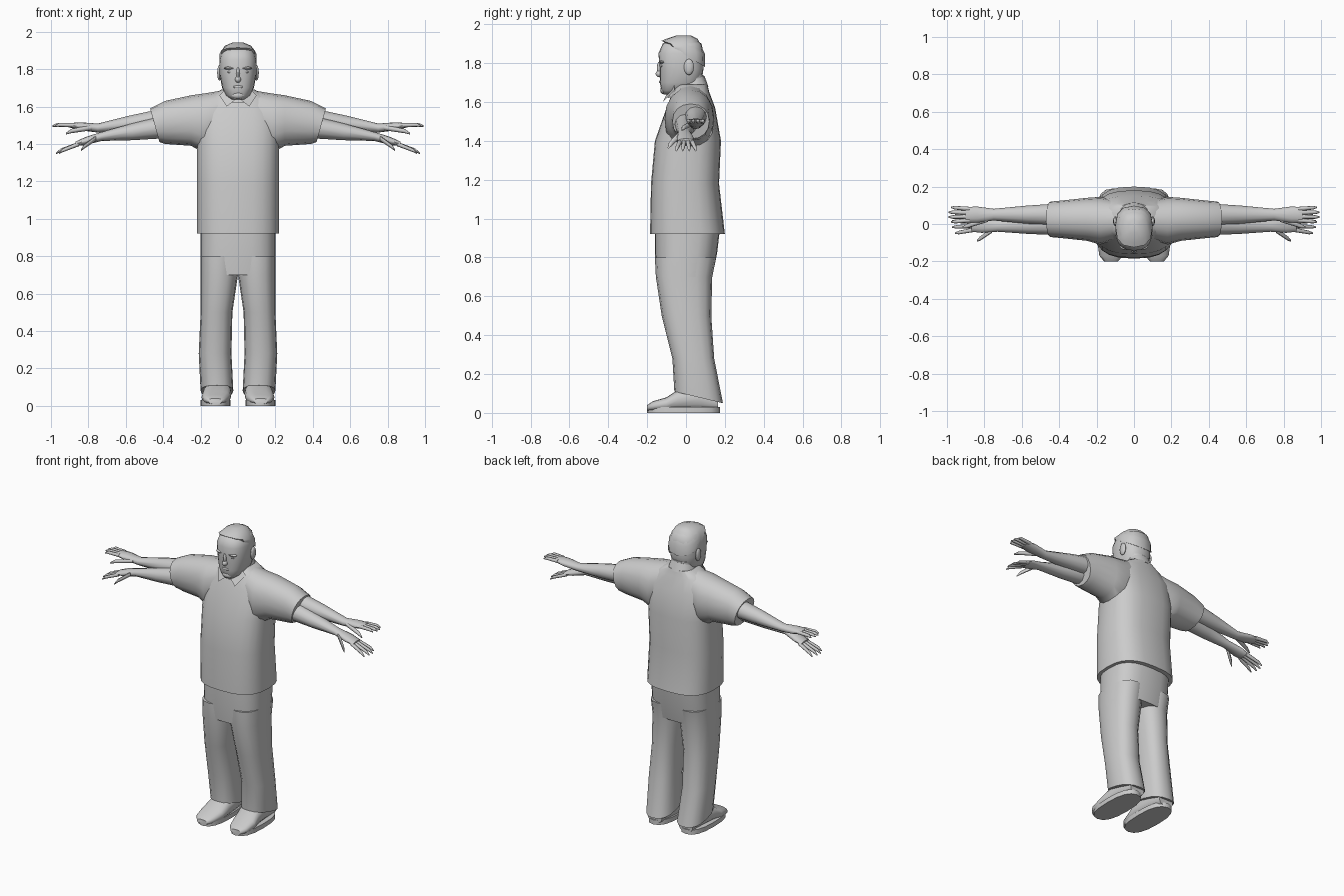
import bpy, bmesh, math
from mathutils import Vector

cube = bpy.data.objects.get("Cube")
if cube:
    bpy.data.objects.remove(cube, do_unlink=True)

shade = .6
colour = (shade, shade, shade, 1)
grey = bpy.data.materials.new("plain grey")
grey.use_nodes = True
grey.diffuse_color = colour
grey.node_tree.nodes["Principled BSDF"].inputs["Base Color"].default_value = colour


def finish(name, bm, mirror=False):
    """Turn a bmesh into a smooth shaded object, mirrored to the right if asked."""
    bmesh.ops.recalc_face_normals(bm, faces=bm.faces)
    mesh = bpy.data.meshes.new(name)
    bm.to_mesh(mesh)
    bm.free()
    mesh.materials.append(grey)
    obj = bpy.data.objects.new(name, mesh)
    bpy.context.collection.objects.link(obj)
    if mirror:
        obj.modifiers.new("mirror", "MIRROR")
    bpy.ops.object.select_all(action="DESELECT")
    obj.select_set(True)
    bpy.context.view_layer.objects.active = obj
    bpy.ops.object.shade_smooth_by_angle(angle=math.radians(50))


def rounded(value, power):
    """Push a sine or cosine outwards, which squares off a circle."""
    return math.copysign(abs(value) ** (2 / power), value)


def loft(name, axis, sections, mirror=False, power=2.5, sides=16):
    """Skin rounded sections: position, low and high of both cross axes, optional tilt."""
    bm = bmesh.new()
    rings = []
    for pos, a_low, a_high, b_low, b_high, *tilt in sections:
        ring = []
        for i in range(sides):
            turn = math.tau * i / sides
            u, v = rounded(math.cos(turn), power), rounded(math.sin(turn), power)
            a = (a_low + a_high + (a_high - a_low) * u) / 2
            b = (b_low + b_high + (b_high - b_low) * v) / 2
            along = pos + sum(tilt) * v
            spot = {"x": (along, a, b), "y": (a, along, b), "z": (a, b, along)}
            ring.append(bm.verts.new(spot[axis]))
        rings.append(ring)
    for low, high in zip(rings, rings[1:]):
        for i in range(sides):
            j = (i + 1) % sides
            bm.faces.new((low[i], low[j], high[j], high[i]))
    bm.faces.new(rings[0])
    bm.faces.new(rings[-1])
    finish(name, bm, mirror)


def body(name, sections, **options):
    """Loft upwards from height, half width, front, back and optional tilt."""
    loft(name, "z", [(z, -w, w, *rest) for z, w, *rest in sections], **options)


def limb(name, sections, **options):
    """Loft outwards from a centre, a depth radius and a height radius."""
    loft(name, "x", [(c.x, c.y - depth, c.y + depth, c.z - height, c.z + height)
                     for c, depth, height in sections], mirror=True, **options)


def blob(name, centre, size, mirror=False):
    """Stretched ball for a small facial feature."""
    bm = bmesh.new()
    bmesh.ops.create_uvsphere(bm, u_segments=10, v_segments=6, radius=1)
    for v in bm.verts:
        v.co = Vector(centre) + v.co * Vector(size)
    finish(name, bm, mirror)


def digit(name, start, end, radius):
    """Finger that keeps its thickness to the last joint, then narrows."""
    joint = start.lerp(end, .8) + Vector((0, 0, radius / 2))
    limb(name, [(start, radius, radius), (joint, radius * .8, radius * .8),
                (end, radius / 3, radius / 3)], power=2, sides=8)


def arm(name, elbow, wrist, knuckles, fingertips, thumb_tip, spread):
    """Forearm, palm, four fanned fingers and a thumb."""
    elbow, wrist, knuckles, fingertips, thumb_tip = map(
        Vector, (elbow, wrist, knuckles, fingertips, thumb_tip))
    thick, slim = .06, .024
    limb(name + "_forearm", [
        (elbow, thick, thick), (elbow.lerp(wrist, .5), thick * .8, thick * .75),
        (wrist, slim * 1.3, slim), (wrist.lerp(knuckles, .6), slim * 1.8, slim * .9),
        (knuckles, slim * 1.7, slim / 2)], power=2, sides=12)
    for i in range(4):
        offset = i - 1.5
        fan = Vector((-.015 * abs(offset), offset * spread, 0))
        digit(name + "_finger", knuckles + Vector((-.02, offset * .02, 0)),
              fingertips + fan, slim / 2)
    digit(name + "_thumb", wrist.lerp(knuckles, .2) - Vector((0, slim, 0)),
          thumb_tip, slim * .6)


# Shirt
chest = .22
body("shirt_body", [
    (.92, chest, -.185, .2), (1.18, chest, -.18, .17), (1.4, chest, -.16, .18),
    (1.57, chest, -.1, .15), (1.65, .16, -.07, .12), (1.69, .09, -.05, .11)],
    power=2.7, sides=24)
loft("shirt_sleeve", "x", [
    (.06, -.07, .12, 1.45, 1.69), (.18, -.11, .145, 1.35, 1.67),
    (.25, -.09, .14, 1.39, 1.66), (.39, -.075, .125, 1.4, 1.63),
    (.445, -.07, .12, 1.41, 1.59, .025)], mirror=True, power=2.2)

# Collar
body("collar_band", [(1.65, .095, -.095, .115, .03), (1.7, .075, -.075, .095, .035)])
bm = bmesh.new()
flap = bm.faces.new([bm.verts.new(corner) for corner in (
    (.01, -.1, 1.64), (.06, -.12, 1.6), (.1, -.06, 1.66), (.07, -.06, 1.69))])
bmesh.ops.solidify(bm, geom=[flap], thickness=.01)
finish("collar_flap", bm, mirror=True)

# Trousers
seam = .2
body("trouser_hips", [(.95, seam, -.16, .175), (.82, seam, -.16, .16),
                      (.7, seam, -.15, .135)], power=2.8, sides=24)
loft("trouser_leg", "z", [
    (.8, 0, seam, -.16, .155), (.7, 0, seam, -.155, .135), (.5, .03, seam, -.125, .13),
    (.28, .035, .21, -.07, .145), (.08, .025, seam, -.06, .19, -.03)], mirror=True)

# Shoes
ground = .01
loft("shoe_upper", "y", [
    (-.2, .085, .16, ground, .04), (-.17, .06, .185, ground, .06),
    (-.1, .04, .195, ground, .08), (-.04, .035, .185, ground, .12),
    (.08, .045, .175, ground, .14), (.165, .06, .165, ground, .1)], mirror=True)
loft("shoe_sole", "z", [(height, .04, .2, -.2, .175) for height in (0, .03)], mirror=True)

# Two forearms with hands on each side
arm("upper", elbow=(.4, .05, 1.53), wrist=(.75, .05, 1.485), knuckles=(.9, .05, 1.5),
    fingertips=(1, .05, 1.495), thumb_tip=(.92, -.02, 1.455), spread=.026)
arm("lower", elbow=(.4, 0, 1.49), wrist=(.73, -.01, 1.44), knuckles=(.87, 0, 1.4),
    fingertips=(.98, 0, 1.35), thumb_tip=(.84, -.09, 1.365), spread=.033)

# Head
face = -.135
body("neck", [(height, .075, -.06, .09) for height in (1.6, 1.74)])
body("head", [
    (1.638, .035, -.115, -.04), (1.66, .066, -.127, .03), (1.7, .085, face, .08),
    (1.77, .098, face, .09), (1.85, .099, -.142, .09), (1.9, .085, -.12, .08),
    (1.93, .04, -.06, .035)], sides=20)
body("hair", [
    (1.84, .1, -.1, .098, -.06), (1.88, .1, -.125, .098, -.035),
    (1.925, .07, -.1, .06), (1.942, .03, -.05, .025)], sides=12)
blob("ear", (.1, .015, 1.78), (.012, .026, .042), mirror=True)
blob("nose", (0, face, 1.745), (.017, .022, .018))
blob("nose_bridge", (0, face, 1.775), (.01, .015, .035))
blob("brow", (.042, -.122, 1.805), (.034, .016, .009), mirror=True)
blob("eye", (.04, -.122, 1.785), (.018, .01, .007), mirror=True)
blob("lips", (0, -.128, 1.705), (.03, .011, .009))
blob("chin", (0, -.115, 1.66), (.035, .018, .02))
